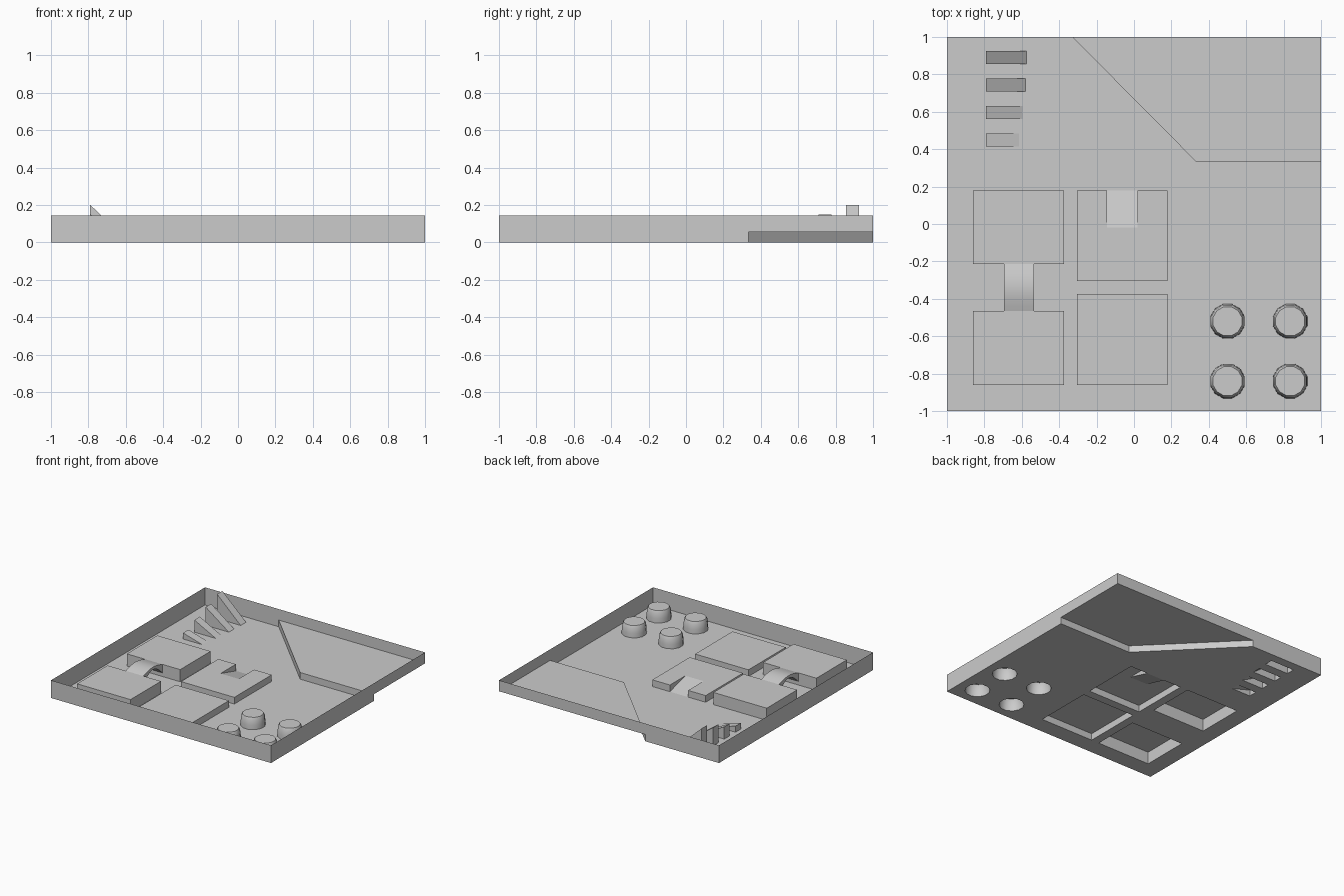
import bpy, bmesh, math

if "Cube" in bpy.data.objects:
    bpy.data.objects.remove(bpy.data.objects["Cube"])

WALL, STEP, HIGH = 0.145, 0.055, 0.10   # wall top, low platforms, high platforms


def make(name, faces, smooth=False):
    """Build an object from polygons given as lists of 3D points."""
    bm = bmesh.new()
    for f in faces:
        bm.faces.new([bm.verts.new(p) for p in f])
    bmesh.ops.remove_doubles(bm, verts=bm.verts, dist=1e-4)
    me = bpy.data.meshes.new(name)
    bm.to_mesh(me)
    bm.free()
    ob = bpy.data.objects.new(name, me)
    bpy.context.collection.objects.link(ob)
    if smooth:
        bpy.context.view_layer.objects.active = ob
        ob.select_set(True)
        bpy.ops.object.shade_smooth_by_angle(angle=math.radians(40))
        ob.select_set(False)
    return ob


def at(loop, z):
    return [(x, y, z) for x, y in loop]


def rect(x0, x1, y0, y1):
    return [(x0, y0), (x1, y0), (x1, y1), (x0, y1)]


def bands(lo, hi):
    n = len(lo)
    return [[lo[i], lo[(i + 1) % n], hi[(i + 1) % n], hi[i]] for i in range(n)]


def ring(cx, cy, r, n=12):
    a = [2 * math.pi * (i + 0.5) / n for i in range(n)]
    return [(cx + r * math.cos(t), cy + r * math.sin(t)) for t in a]


holes = []

# plain hollow platforms
for name, r, h in [("back_platform", rect(-0.86, -0.375, -0.215, 0.18), HIGH),
                   ("front_platform", rect(-0.86, -0.375, -0.86, -0.465), HIGH),
                   ("low_platform", rect(-0.305, 0.18, -0.86, -0.375), STEP)]:
    make(name, bands(at(r, 0), at(r, h)) + [at(r, h)])
    holes.append(r)

# low platform with a ramp cut into its back edge
x0, x1, y0, y1 = -0.305, 0.18, -0.305, 0.18
a, b, yn = -0.145, 0.02, -0.02
outline = [(a, y1), (x0, y1), (x0, y0), (x1, y0), (x1, y1), (b, y1)]
faces = bands(at(outline, 0), at(outline, STEP))[:-1]
faces.append(at(outline + [(b, yn), (a, yn)], STEP))
faces.append([(a, yn, STEP), (b, yn, STEP), (b, y1, 0), (a, y1, 0)])
faces.append([(a, yn, STEP), (a, y1, 0), (a, y1, STEP)])
faces.append([(b, yn, STEP), (b, y1, STEP), (b, y1, 0)])
make("notched_platform", faces)
holes.append(rect(x0, x1, y0, y1))

# arched bridge between the two high platforms
N = 10
l, r = -0.695, -0.535
path = []
for i in range(N + 1):
    t = i / N
    s = math.sin(math.pi * t)
    path.append((-0.465 + 0.25 * t, HIGH + 0.025 * s, 0.03 + 0.075 * s))
faces = []
for (ya, ta, ua), (yb, tb, ub) in zip(path, path[1:]):
    faces.append([(l, ya, ta), (r, ya, ta), (r, yb, tb), (l, yb, tb)])
    faces.append([(l, yb, ub), (r, yb, ub), (r, ya, ua), (l, ya, ua)])
    faces.append([(r, ya, ua), (r, yb, ub), (r, yb, tb), (r, ya, ta)])
    faces.append([(l, ya, ta), (l, yb, tb), (l, yb, ub), (l, ya, ua)])
make("bridge", faces, True)

# four wedges of growing steepness
for i, (length, h) in enumerate([(0.175, 0.05), (0.195, 0.10), (0.21, 0.15), (0.215, 0.20)]):
    x, y = -0.79, 0.415 + 0.147 * i
    xe, ye = x + length, y + 0.07
    make("wedge", [[(x, y, 0), (x, y, h), (x, ye, h), (x, ye, 0)],
                   [(x, y, h), (xe, y, 0), (xe, ye, 0), (x, ye, h)],
                   [(x, y, 0), (xe, y, 0), (x, y, h)],
                   [(x, ye, 0), (x, ye, h), (xe, ye, 0)]])
    holes.append(rect(x, xe, y, ye))

# four round studs with bevelled rims
profile = [(0.095, 0), (0.094, 0.035), (0.089, 0.075), (0.08, 0.095)]
for cx in (0.50, 0.835):
    for cy in (-0.52, -0.84):
        loops = [at(ring(cx, cy, q), z) for q, z in profile]
        faces = [f for lo, hi in zip(loops, loops[1:]) for f in bands(lo, hi)]
        make("stud", faces + [loops[-1]], True)
        holes.append(ring(cx, cy, 0.095))

# raised back corner and its step
edge = [(1, 0.335), (0.33, 0.335), (-0.33, 1)]
faces = [at([edge[0], (1, 1), edge[2], edge[1]], STEP)]
for p, q in zip(edge, edge[1:]):
    faces.append(at([p, q], STEP) + at([q, p], 0))
make("raised_corner", faces)

# outer walls, shorter beside the raised corner
walls = [((-1, -1), (1, -1), 0), ((1, -1), edge[0], 0), (edge[0], (1, 1), STEP),
         ((1, 1), edge[2], STEP), (edge[2], (-1, 1), 0), ((-1, 1), (-1, -1), 0)]
make("outer_wall", [at([p, q], z) + at([q, p], WALL) for p, q, z in walls])

# floor with openings beneath every hollow part
bm = bmesh.new()
for loop in [[(-1, -1), (1, -1)] + edge + [(-1, 1)]] + holes:
    vs = [bm.verts.new(p) for p in at(loop, 0)]
    for i in range(len(vs)):
        bm.edges.new((vs[i - 1], vs[i]))
bmesh.ops.triangle_fill(bm, use_beauty=True, edges=bm.edges[:], normal=(0, 0, 1))
for f in bm.faces:
    f.normal_update()
    if f.normal.z < 0:
        f.normal_flip()
me = bpy.data.meshes.new("floor")
bm.to_mesh(me)
bm.free()
bpy.context.collection.objects.link(bpy.data.objects.new("floor", me))
